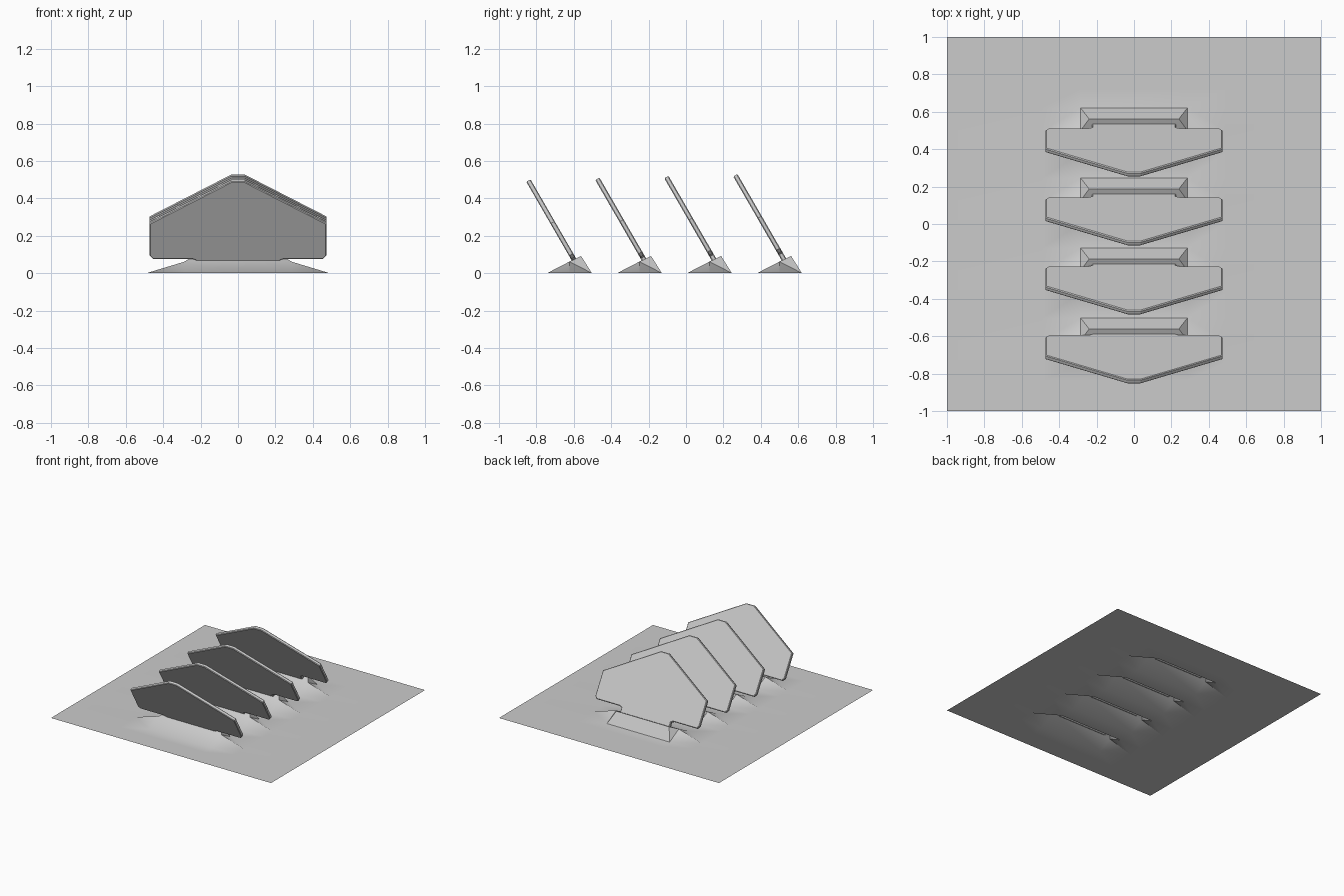
import bpy, bmesh, math
from mathutils import Vector

if "Cube" in bpy.data.objects:
    bpy.data.objects.remove(bpy.data.objects["Cube"])

grey = bpy.data.materials.new("light_grey")
grey.diffuse_color = (0.6, 0.6, 0.6, 1)
grey.use_nodes = True
grey.node_tree.nodes["Principled BSDF"].inputs["Base Color"].default_value = grey.diffuse_color

BACKS = [-0.503 + 0.3743 * i for i in range(4)]   # rear foot line of each vent


def finish(bm, name, smooth=False):
    bmesh.ops.recalc_face_normals(bm, faces=bm.faces)
    mesh = bpy.data.meshes.new(name)
    bm.to_mesh(mesh)
    bm.free()
    mesh.materials.append(grey)
    obj = bpy.data.objects.new(name, mesh)
    bpy.context.collection.objects.link(obj)
    if smooth:
        bpy.ops.object.select_all(action='DESELECT')
        obj.select_set(True)
        bpy.context.view_layer.objects.active = obj
        bpy.ops.object.shade_smooth_by_angle(angle=math.radians(35))
    return obj


# Ground sheet: a grid pulled up into one low mound per vent
XS = [-1, -0.49, -0.285, 0.285, 0.49, 1]
ys = [-1, -0.84]
for b in BACKS:
    ys += [b - 0.24, b - 0.12, b]
ys += [0.72, 1]
ridge_rows = [3 + 3 * i for i in range(4)]
bm = bmesh.new()
grid = [[bm.verts.new((x, y, 0.062 if j in ridge_rows and abs(x) < 0.3 else 0))
         for x in XS] for j, y in enumerate(ys)]
for j in range(len(ys) - 1):
    for i in range(len(XS) - 1):
        a, b, c, d = grid[j][i], grid[j][i + 1], grid[j + 1][i + 1], grid[j + 1][i]
        if j in ridge_rows and i == 2:
            # Raised socket that closes the rear of the mound
            l = bm.verts.new((-0.24, c.co.y - 0.058, 0.092))
            r = bm.verts.new((0.24, c.co.y - 0.058, 0.092))
            for f in ((a, b, r, l), (l, r, c, d), (a, l, d), (b, c, r)):
                bm.faces.new(f)
        elif i in (1, 3) and (j in ridge_rows or j + 1 in ridge_rows):
            # Mound corners: crease around the raised vertex
            q = [a, b, c, d]
            k = max(range(4), key=lambda n: q[n].co.z)
            p = q[k:] + q[:k]
            bm.faces.new((p[0], p[1], p[3]))
            bm.faces.new((p[1], p[2], p[3]))
        else:
            bm.faces.new((a, b, c, d))
finish(bm, "ground_sheet", True)

# Leaning blades: plate outline with a narrow neck, each slid slightly further out
UP = Vector((0, -0.5, 0.866))
FRONT = Vector((0, -0.866, -0.5))
for n, back in enumerate(BACKS):
    lift = 0.011 * n
    half = [(0.225, -0.006), (0.225, 0.001 + lift), (0.245, 0.009 + lift),
            (0.455, 0.009 + lift), (0.473, 0.03 + lift),
            (0.473, 0.228 + lift), (0.035, 0.487 + lift)]
    outline = half + [(-x, s) for x, s in reversed(half)]
    foot = Vector((0, back - 0.085, 0.08))
    bm = bmesh.new()
    face = bm.faces.new([bm.verts.new(foot + Vector((x, 0, 0)) + UP * s)
                         for x, s in outline])
    ext = bmesh.ops.extrude_face_region(bm, geom=[face], use_keep_orig=True)
    moved = [v for v in ext["geom"] if isinstance(v, bmesh.types.BMVert)]
    bmesh.ops.translate(bm, verts=moved, vec=FRONT * 0.026)
    blade = finish(bm, f"blade_{n + 1}")
    bev = blade.modifiers.new("edge_chamfer", 'BEVEL')
    bev.width = 0.005
    bev.segments = 1
    bev.limit_method = 'ANGLE'
    bev.angle_limit = math.radians(70)
